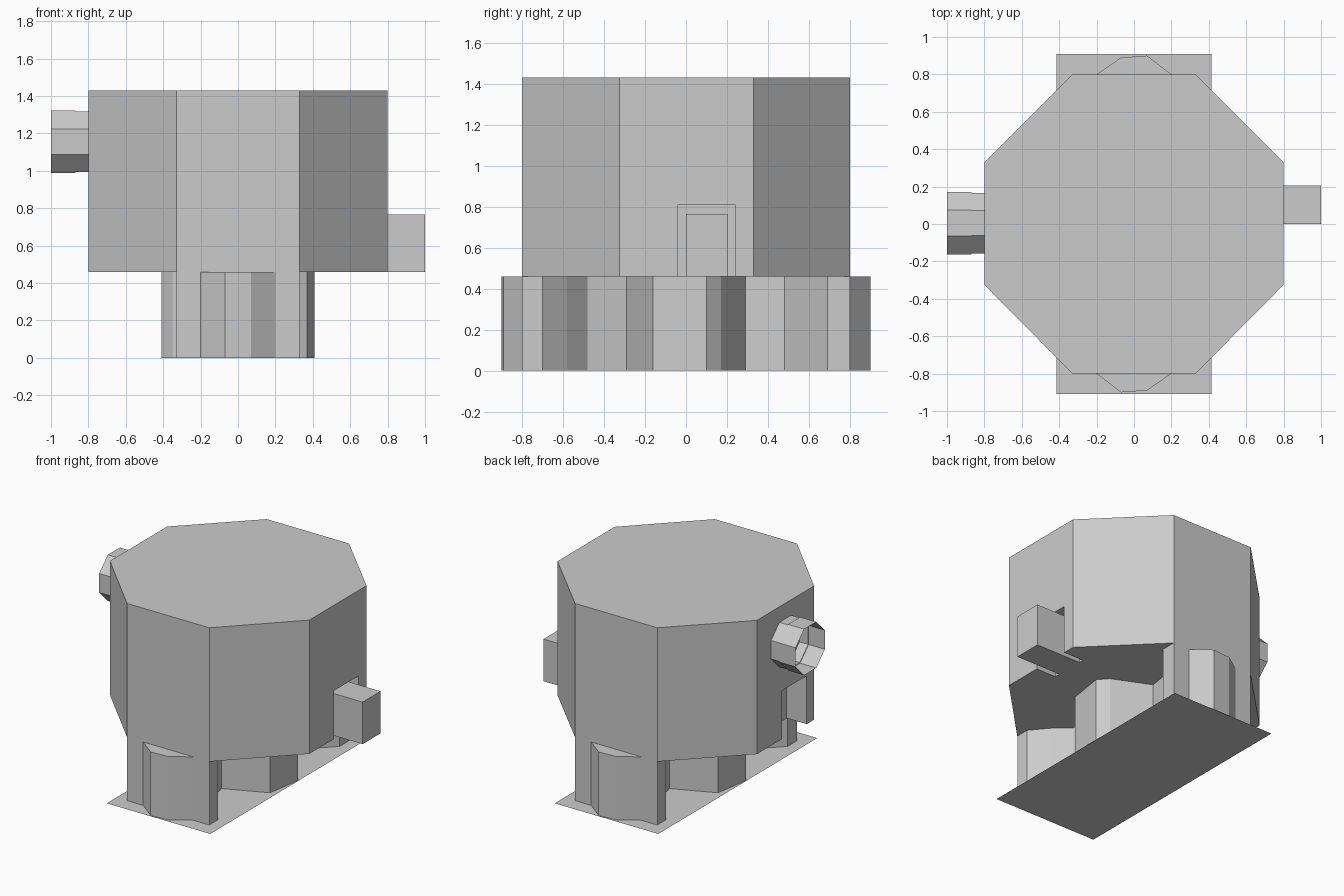
import bpy, bmesh, math

if "Cube" in bpy.data.objects:
    bpy.data.objects.remove(bpy.data.objects["Cube"])


def finish(name, bm):
    bmesh.ops.recalc_face_normals(bm, faces=bm.faces)
    me = bpy.data.meshes.new(name)
    bm.to_mesh(me)
    bm.free()
    ob = bpy.data.objects.new(name, me)
    bpy.context.collection.objects.link(ob)
    return ob


def prism(name, outline, z0, z1):
    bm = bmesh.new()
    face = bm.faces.new([bm.verts.new((x, y, z0)) for x, y in outline])
    if z1 > z0:
        ext = bmesh.ops.extrude_face_region(bm, geom=[face], use_keep_orig=True)
        verts = [g for g in ext["geom"] if isinstance(g, bmesh.types.BMVert)]
        bmesh.ops.translate(bm, verts=verts, vec=(0, 0, z1 - z0))
    return finish(name, bm)


def box(name, x0, x1, y0, y1, z0, z1):
    return prism(name, [(x0, y0), (x1, y0), (x1, y1), (x0, y1)], z0, z1)


# Eight-sided main body
half = [(0.33, -0.8), (0.8, -0.325), (0.8, 0.33), (0.33, 0.8)]
body = prism("main_body", half + [(-x, y) for x, y in reversed(half)], 0.46, 1.43)

# Doorway recesses in both side walls
for name, x0, x1, y0, y1 in (("right_recess", 0.64, 0.9, -0.04, 0.24),
                             ("left_recess", -0.9, -0.64, -0.24, 0.04)):
    cutter = box(name, x0, x1, y0, y1, 0.3, 0.81)
    cutter.hide_render = True
    cutter.hide_viewport = True
    mod = body.modifiers.new(name, "BOOLEAN")
    mod.operation = "DIFFERENCE"
    mod.solver = "EXACT"
    mod.object = cutter

# Lobed pedestal: one side, then the same rotated half a turn
side = [(0.07, -0.89), (0.2, -0.8), (0.33, -0.8), (0.33, -0.7), (0.23, -0.58),
        (0.12, -0.48), (0.07, -0.29), (0.37, -0.16), (0.41, 0.1), (0.35, 0.17),
        (0.08, 0.29), (0.11, 0.48), (0.33, 0.69), (0.33, 0.8), (0.2, 0.8),
        (0.07, 0.9)]
prism("pedestal", side + [(-x, -y) for x, y in side], 0, 0.46)

# Thin base sheet
box("base_sheet", -0.415, 0.415, -0.91, 0.91, 0, 0)

# Block sticking out of the right doorway
box("right_block", 0.64, 1.0, 0.0, 0.205, 0.46, 0.765)

# Open eight-sided spout on the left
bm = bmesh.new()
rings = []
for x, r in ((-0.79, 0.162), (-0.87, 0.162), (-0.87, 0.167), (-1.0, 0.167)):
    rad = r / math.cos(math.pi / 8)
    rings.append([bm.verts.new((x, 0.005 + rad * math.cos((i + 0.5) * math.pi / 4),
                                1.155 + rad * math.sin((i + 0.5) * math.pi / 4)))
                  for i in range(8)])
for a, b in zip(rings, rings[1:]):
    for i in range(8):
        j = (i + 1) % 8
        bm.faces.new((a[i], a[j], b[j], b[i]))
finish("left_spout", bm)
